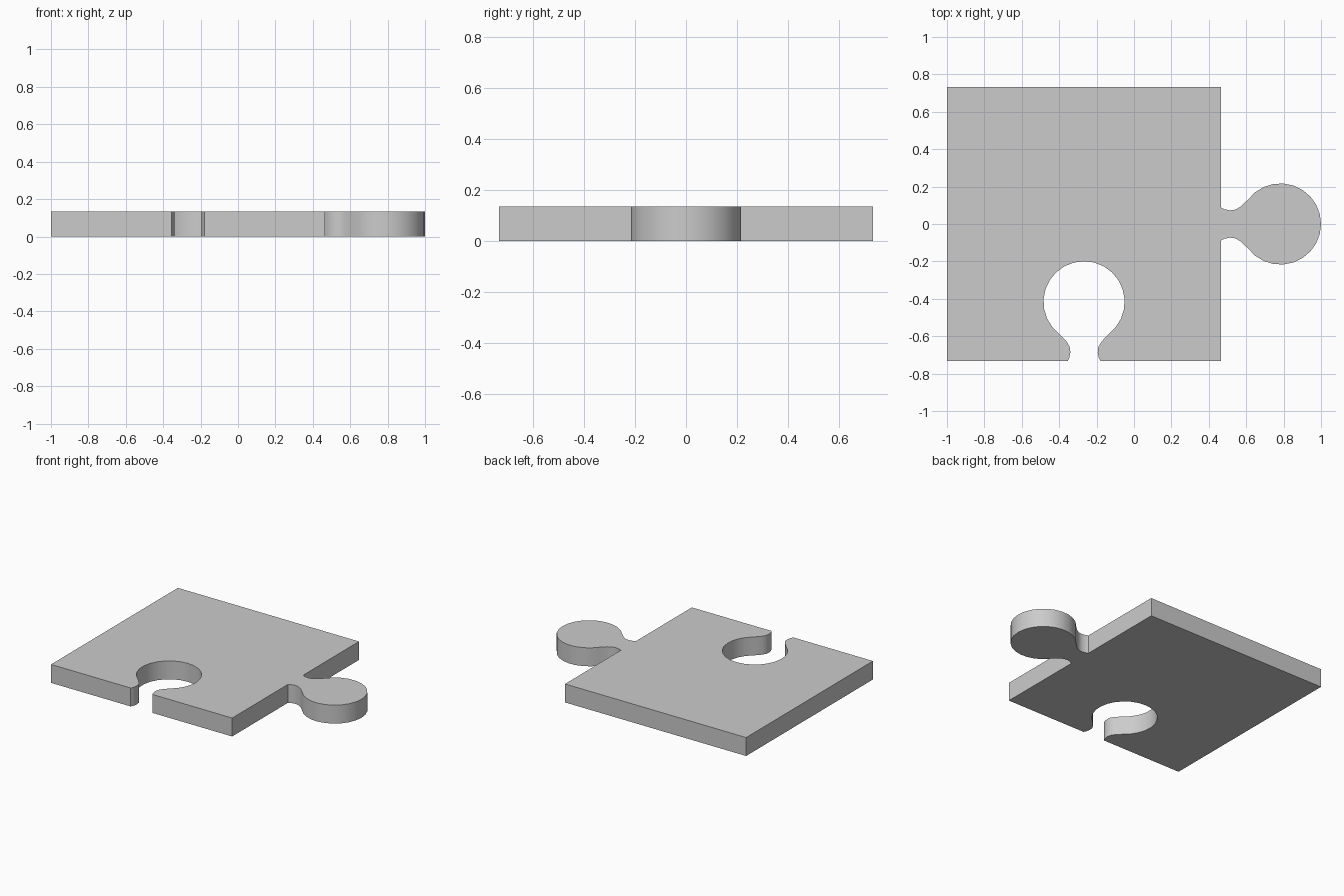
import bpy, bmesh
from math import radians, sin, cos

if "Cube" in bpy.data.objects:
    bpy.data.objects.remove(bpy.data.objects["Cube"])

L, R, H = -1.0, 0.466, 0.733   # left edge, right edge, half depth
THICK = 0.135

# Half outline of the knob: (distance from edge, half width), neck then round head
half = [(0, 0.088), (0.018, 0.079), (0.048, 0.073), (0.077, 0.077), (0.105, 0.094)]
START, STEPS = 143, 10
for i in range(STEPS + 1):
    a = radians(START * (1 - i / STEPS))
    half.append((0.317 + 0.217 * cos(a), 0.217 * sin(a)))

# Full knob outline, from the negative side round to the positive side
knob = [(d, -w) for d, w in half] + [(d, w) for d, w in half[-2::-1]]

# Piece outline: socket in the front edge, tab on the right edge
outline = [(L, -H)]
outline += [((L + R) / 2 + s, -H + d) for d, s in knob]
outline += [(R, -H)]
outline += [(R + d, s) for d, s in knob]
outline += [(R, H), (L, H)]

# Extrude the outline into a solid plate
bm = bmesh.new()
face = bm.faces.new([bm.verts.new((x, y, 0)) for x, y in outline])
ext = bmesh.ops.extrude_face_region(bm, geom=[face], use_keep_orig=True)
top = [g for g in ext["geom"] if isinstance(g, bmesh.types.BMVert)]
bmesh.ops.translate(bm, verts=top, vec=(0, 0, THICK))
bmesh.ops.recalc_face_normals(bm, faces=bm.faces)

mesh = bpy.data.meshes.new("puzzle_piece")
bm.to_mesh(mesh)
bm.free()
piece = bpy.data.objects.new("puzzle_piece", mesh)
bpy.context.collection.objects.link(piece)

# Smooth the curved walls, keep the rims and corners sharp
bpy.context.view_layer.objects.active = piece
piece.select_set(True)
bpy.ops.object.shade_smooth_by_angle(angle=radians(35))
